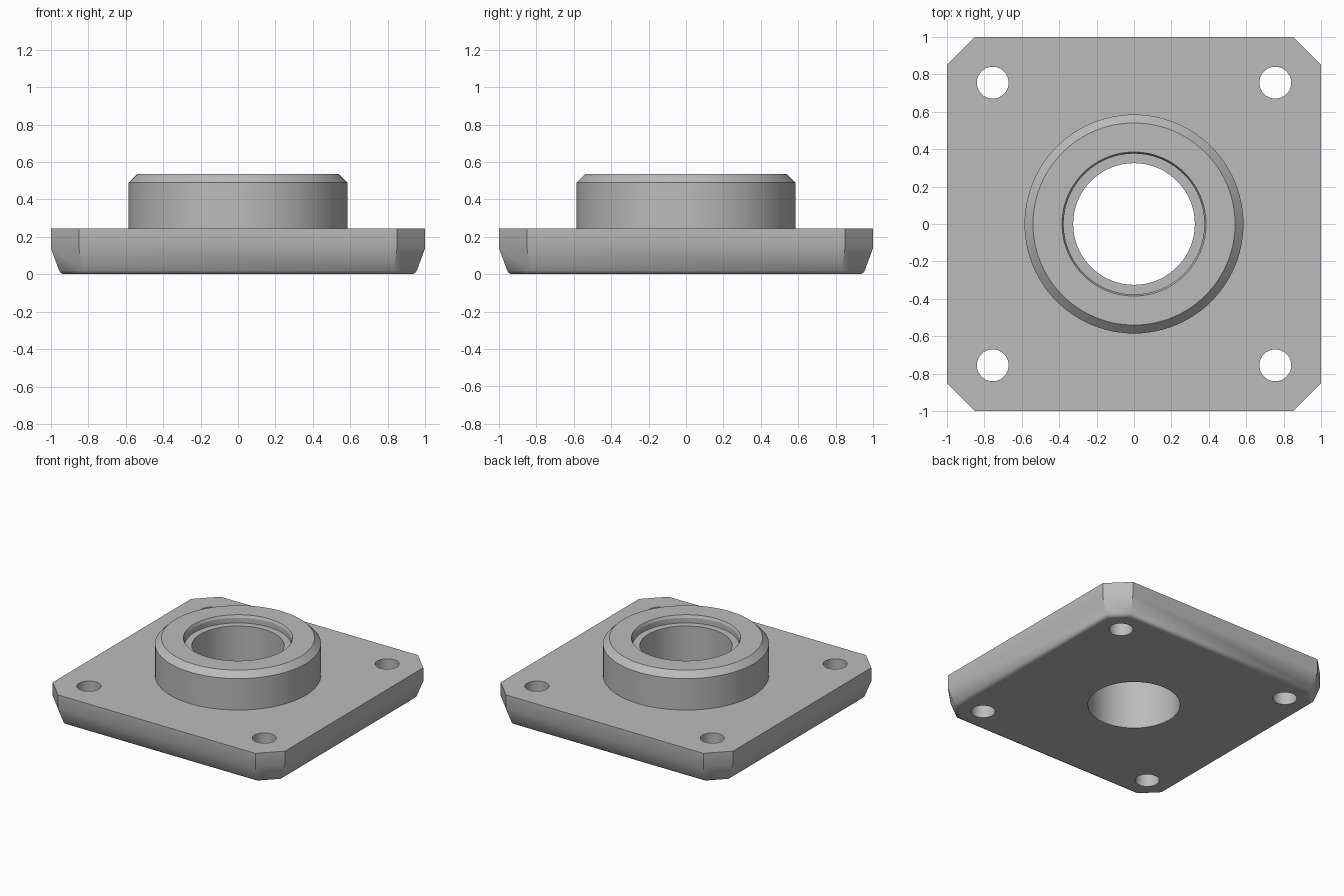
import bpy, bmesh, math

cube = bpy.data.objects.get("Cube")
if cube:
    bpy.data.objects.remove(cube, do_unlink=True)

grey = bpy.data.materials.new("plain grey")
grey.use_nodes = True
colour = (0.5, 0.5, 0.5, 1)
grey.diffuse_color = colour
grey.node_tree.nodes["Principled BSDF"].inputs["Base Color"].default_value = colour


def make_object(name, bm):
    bmesh.ops.recalc_face_normals(bm, faces=bm.faces)
    mesh = bpy.data.meshes.new(name)
    bm.to_mesh(mesh)
    bm.free()
    obj = bpy.data.objects.new(name, mesh)
    bpy.context.collection.objects.link(obj)
    mesh.materials.append(grey)
    return obj


def smooth(obj, degrees):
    bpy.ops.object.select_all(action='DESELECT')
    obj.select_set(True)
    bpy.context.view_layer.objects.active = obj
    bpy.ops.object.shade_smooth_by_angle(angle=math.radians(degrees))


def bridge(bm, rings):
    for lower, upper in zip(rings, rings[1:]):
        n = len(lower)
        for i in range(n):
            j = (i + 1) % n
            bm.faces.new((lower[i], lower[j], upper[j], upper[i]))


def circle(bm, radius, z, n, x=0, y=0):
    return [bm.verts.new((x + radius * math.cos(math.tau * i / n),
                          y + radius * math.sin(math.tau * i / n), z)) for i in range(n)]


def octagon(bm, inset, z):
    # Square with clipped corners, offset inwards evenly
    a = 1 - inset
    b = 0.85 - inset * math.tan(math.pi / 8)
    points = [(a, -b), (a, b), (b, a), (-b, a), (-a, b), (-a, -b), (-b, -a), (b, -a)]
    return [bm.verts.new((x, y, z)) for x, y in points]


# Base plate: tapered below, with a softly rounded bottom edge
bm = bmesh.new()
side = [(0, 0.245), (0, 0.14), (0.044, 0.02), (0.052, 0.008), (0.068, 0), (0.08, 0)]
rings = [octagon(bm, inset, z) for inset, z in side]
bridge(bm, rings)
bm.faces.new(rings[0])
bm.faces.new(rings[-1])
plate = make_object("base_plate", bm)

# Central bore and four bolt holes
bm = bmesh.new()
holes = [(0, 0, 0.325, 96)]
holes += [(x, y, 0.085, 48) for x in (-0.755, 0.755) for y in (-0.755, 0.755)]
for x, y, radius, n in holes:
    ends = [circle(bm, radius, z, n, x, y) for z in (-0.2, 0.5)]
    bridge(bm, ends)
    for end in ends:
        bm.faces.new(end)
cutter = make_object("hole_cutter", bm)
cutter.hide_render = True
cut = plate.modifiers.new("holes", 'BOOLEAN')
cut.operation = 'DIFFERENCE'
cut.solver = 'EXACT'
cut.object = cutter
bpy.context.view_layer.objects.active = plate
bpy.ops.object.modifier_apply(modifier=cut.name)
bpy.data.objects.remove(cutter, do_unlink=True)
smooth(plate, 40)

# Round collar with chamfered rim and a shallow stepped seat
bm = bmesh.new()
profile = [(0.585, 0.245), (0.585, 0.49), (0.54, 0.535), (0.385, 0.535),
           (0.376, 0.515), (0.376, 0.475), (0.325, 0.475), (0.325, 0.245)]
bridge(bm, [circle(bm, r, z, 96) for r, z in profile])
collar = make_object("collar", bm)
smooth(collar, 20)
